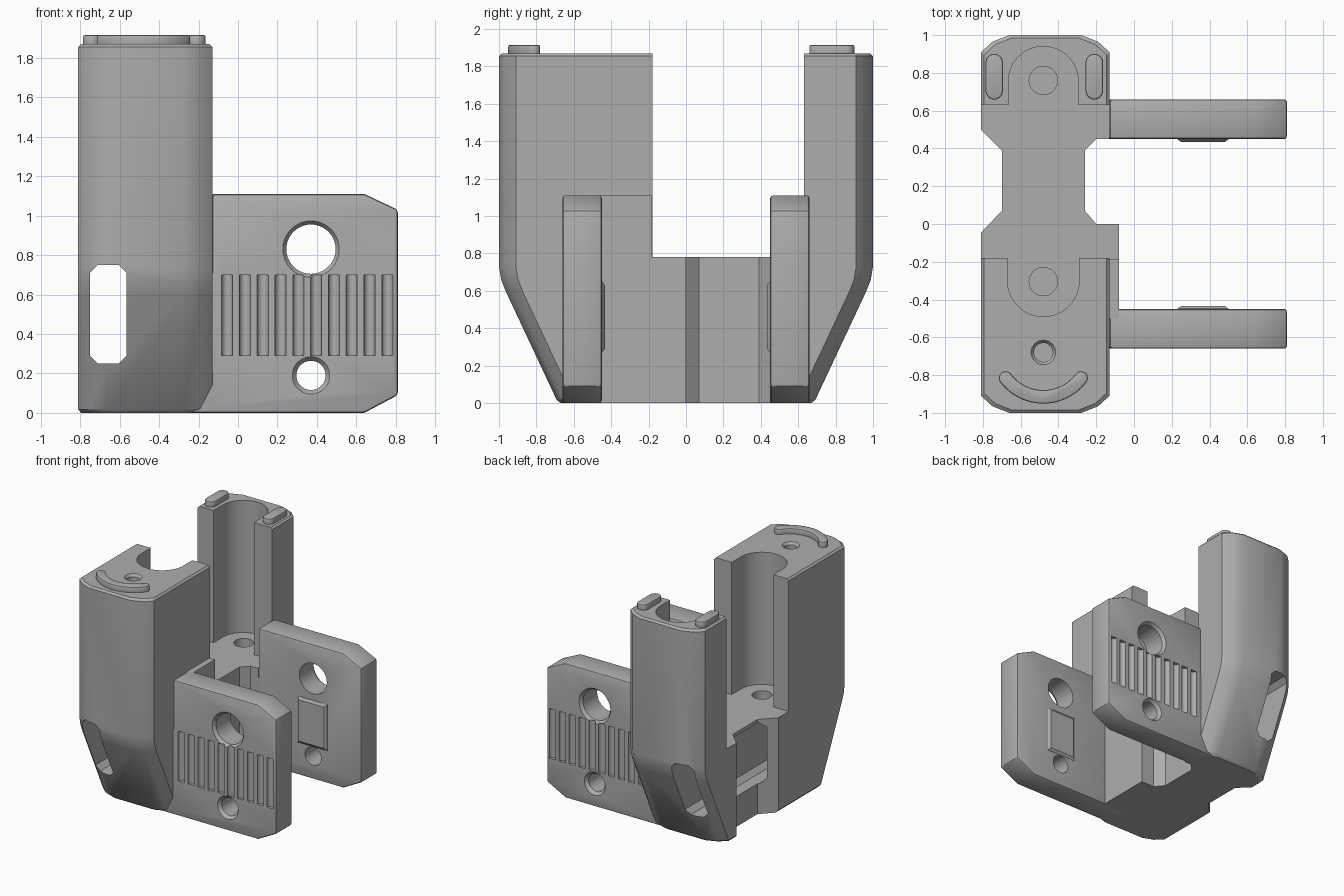
import bpy, bmesh, math

old = bpy.data.objects.get("Cube")
if old:
    bpy.data.objects.remove(old, do_unlink=True)

grey = bpy.data.materials.new("matte_grey")
grey.use_nodes = True
COLOUR = (0.42, 0.42, 0.42, 1)
grey.diffuse_color = COLOUR
grey.node_tree.nodes["Principled BSDF"].inputs["Base Color"].default_value = COLOUR


def loft(name, rings):
    """Solid through matching rings of points, capped at both ends."""
    bm = bmesh.new()
    rows = [[bm.verts.new(p) for p in ring] for ring in rings]
    n = len(rows[0])
    for a, b in zip(rows, rows[1:]):
        for i in range(n):
            j = (i + 1) % n
            bm.faces.new((a[i], a[j], b[j], b[i]))
    bm.faces.new(rows[0])
    bm.faces.new(rows[-1])
    bmesh.ops.recalc_face_normals(bm, faces=bm.faces)
    mesh = bpy.data.meshes.new(name)
    bm.to_mesh(mesh)
    bm.free()
    mesh.materials.append(grey)
    ob = bpy.data.objects.new(name, mesh)
    bpy.context.collection.objects.link(ob)
    return ob


def ring(pts, level, axis="z"):
    return [(a, b, level) if axis == "z" else (a, level, b) for a, b in pts]


def prism(name, pts, lo, hi, axis="z"):
    return loft(name, [ring(pts, lo, axis), ring(pts, hi, axis)])


def rect(x0, x1, y0, y1):
    return [(x0, y0), (x1, y0), (x1, y1), (x0, y1)]


def arc(cx, cy, r, start, end, steps=24):
    angles = [math.radians(start + (end - start) * i / steps) for i in range(steps + 1)]
    return [(cx + r * math.cos(a), cy + r * math.sin(a)) for a in angles]


def circle(cx, cy, r, steps=40):
    return arc(cx, cy, r, 0, 360, steps)[:-1]


def apply(ob, mod):
    bpy.context.view_layer.objects.active = ob
    bpy.ops.object.modifier_apply(modifier=mod.name)


def cut(ob, cutter):
    mod = ob.modifiers.new("cut", "BOOLEAN")
    mod.operation, mod.solver, mod.object = "DIFFERENCE", "EXACT", cutter
    apply(ob, mod)
    bpy.data.objects.remove(cutter, do_unlink=True)


def bevel(ob, width, segments=2):
    mod = ob.modifiers.new("bevel", "BEVEL")
    mod.width, mod.segments = width, segments
    mod.limit_method, mod.angle_limit = "ANGLE", math.radians(40)
    apply(ob, mod)


def finish(ob):
    bpy.ops.object.select_all(action="DESELECT")
    ob.select_set(True)
    bpy.context.view_layer.objects.active = ob
    bpy.ops.object.shade_smooth_by_angle(angle=math.radians(28))


MID, HALF, TUBE_X, FLOOR, TOP = -0.47, 0.34, -0.48, 0.78, 1.87


# Tower body: chamfered plan whose ends taper toward the foot
def plan(end, inset=0):
    w = HALF - inset
    q = [(w, end - 0.09), (w - 0.06, end - 0.035), (w - 0.15, end)]
    half = q + [(-x, y) for x, y in reversed(q)]
    return [(MID + x, y) for x, y in half] + [(MID - x, -y) for x, y in half]


levels = [(0, 0.67, 0.015), (0.018, 0.692, 0), (0.6, 0.965, 0), (0.66, 0.988, 0),
          (0.73, 1, 0), (TOP - 0.015, 1, 0), (TOP, 0.985, 0.015)]
body = loft("tower_body", [ring(plan(e, i), z) for z, e, i in levels])

# Gap between the towers, then the two half-round channels
cut(body, prism("gap", rect(-1, 0.2, -0.18, 0.63), FLOOR, 2.2))
front_u = arc(TUBE_X, -0.30, 0.19, 180, 360) + [(TUBE_X + 0.19, 0), (TUBE_X - 0.19, 0)]
back_u = arc(TUBE_X, 0.755, 0.185, 0, 180) + [(TUBE_X - 0.185, 0.5), (TUBE_X + 0.185, 0.5)]
for u in (front_u, back_u):
    cut(body, prism("channel", u, FLOOR, 2.2))

# Waist notches on both sides
left_notch = [(-0.9, 0.59), (-0.7, 0.39), (-0.7, 0.07), (-0.9, -0.14)]
right_notch = [(0, 0.45), (-0.2, 0.45), (-0.26, 0.39), (-0.26, 0.07), (-0.2, 0), (0, 0)]
for notch in (left_notch, right_notch):
    cut(body, prism("notch", notch, -0.2, 1))

# Long slot running front to back
c = 0.04
x0, x1, z0, z1 = -0.75, -0.565, 0.25, 0.75
slot = [(x0 + c, z0), (x1 - c, z0), (x1, z0 + c), (x1, z1 - c),
        (x1 - c, z1), (x0 + c, z1), (x0, z1 - c), (x0, z0 + c)]
cut(body, prism("slot", slot, -1.3, 1.3, "y"))

# Blind holes in the channel floors and in the front tower top
for y in (-0.305, 0.76):
    cut(body, prism("floor_hole", circle(TUBE_X, y, 0.075), 0.5, 1))
cut(body, loft("screw_hole", [ring(circle(TUBE_X, -0.68, r), z)
                              for r, z in ((0.05, 1.5), (0.05, 1.85), (0.065, TOP), (0.065, 2))]))
finish(body)

# Stepped block joining the body to the front plate
block = prism("side_block_low", rect(-0.2, -0.08, -0.5, 0), 0, FLOOR)
riser = prism("side_block_high", rect(-0.16, -0.08, -0.5, -0.185), FLOOR - 0.05, 1.11)

# Two clamp plates with holes, grip grooves and an inner pad
plate_outline = [(-0.3, 0), (0.64, 0), (0.81, 0.09), (0.81, 1.03), (0.64, 1.11),
                 (-0.13, 1.11), (-0.13, 0.7), (-0.3, 0.7)]
OUTER, INNER = 0.66, 0.45
for side, label in ((-1, "front"), (1, "back")):
    plate = prism(label + "_plate", plate_outline, side * INNER, side * OUTER, "y")
    bevel(plate, 0.015)
    for z, r, rim in ((0.83, 0.125, 0.143), (0.19, 0.074, 0.095)):
        steps = ((r, 0.3), (r, OUTER - 0.025), (rim, OUTER), (rim, 0.8))
        cut(plate, loft("bore", [ring(circle(0.37, z, q), side * y, "y") for q, y in steps]))
    for i in range(10):
        groove = circle(-0.055 + 0.0902 * i, side * OUTER, 0.028, 20)
        cut(plate, prism("groove", groove, 0.29, 0.70))
    finish(plate)
    pad = loft(label + "_pad", [ring(rect(0.23 + d, 0.5 - d, 0.27 + d, 0.65 - d), side * y, "y")
                                for d, y in ((0, 0.46), (0, 0.448), (0.02, 0.434))])
    finish(pad)

# Locating pills on the back tower
for name, x in (("left_pill", -0.21), ("right_pill", -0.74)):
    pill = arc(x, 0.855, 0.046, 0, 180, 12) + arc(x, 0.705, 0.046, 180, 360, 12)
    ob = prism(name, pill, TOP - 0.02, 1.915)
    bevel(ob, 0.01)
    finish(ob)

# Curved locating rib on the front tower
a, r, w = 53, 0.25, 0.036
cy = -0.665
ends = [(TUBE_X + r * math.cos(math.radians(270 + s * a)),
         cy + r * math.sin(math.radians(270 + s * a))) for s in (-1, 1)]
rib = arc(TUBE_X, cy, r + w, 270 - a, 270 + a)
rib += arc(*ends[1], w, 270 + a, 450 + a, 10)[1:-1]
rib += arc(TUBE_X, cy, r - w, 270 + a, 270 - a)
rib += arc(*ends[0], w, 90 - a, 270 - a, 10)[1:-1]
crescent = prism("curved_rib", rib, TOP - 0.02, 1.915)
bevel(crescent, 0.01)
finish(crescent)
